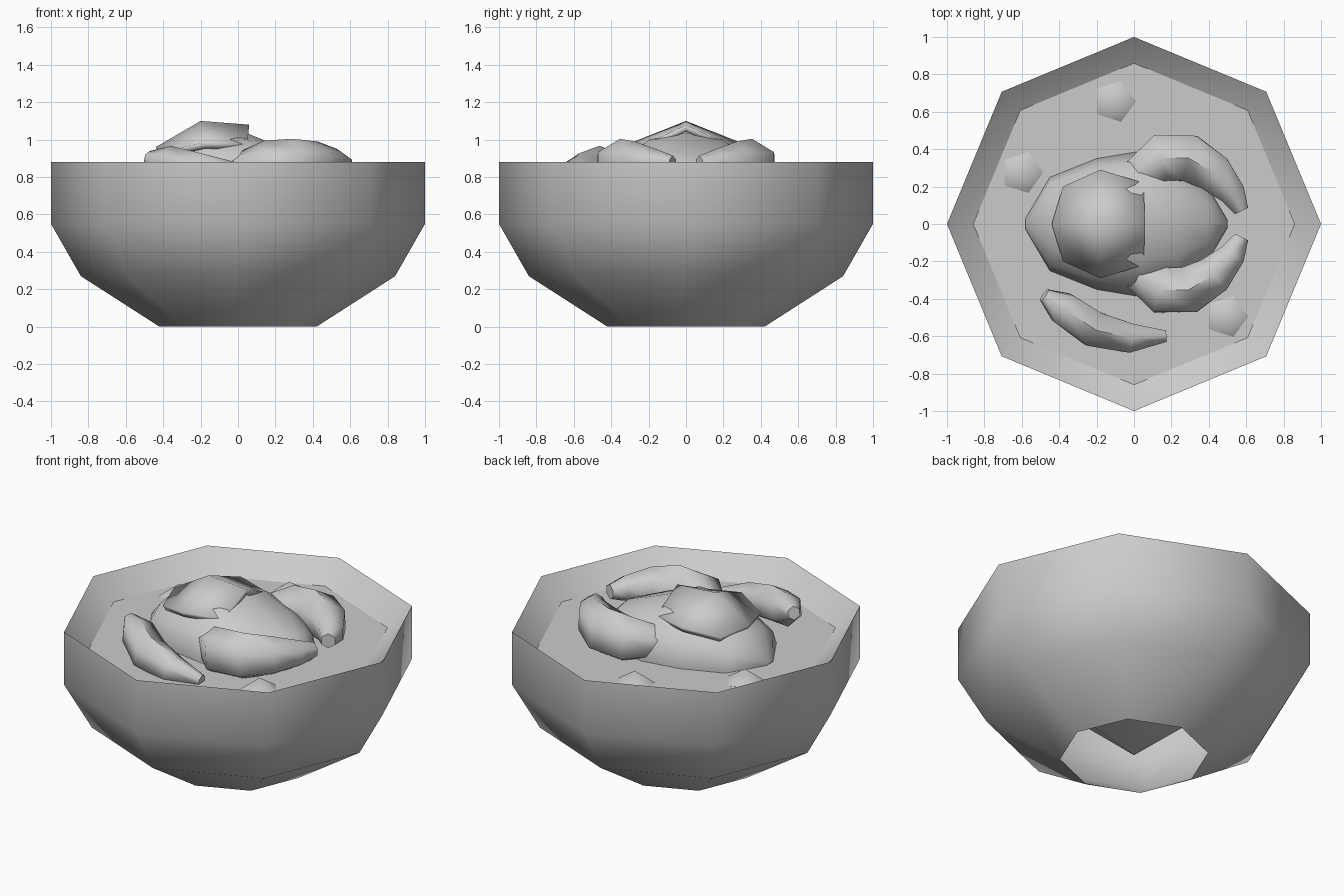
import bpy, bmesh, math
from mathutils import Vector

if "Cube" in bpy.data.objects:
    bpy.data.objects.remove(bpy.data.objects["Cube"])

grey = bpy.data.materials.new("plain grey")
grey.diffuse_color = (0.6, 0.6, 0.6, 1)
grey.use_nodes = True
grey.node_tree.nodes["Principled BSDF"].inputs["Base Color"].default_value = grey.diffuse_color


def finish(name, bm, angle=60, recalc=True):
    if recalc:
        bmesh.ops.recalc_face_normals(bm, faces=bm.faces)
    me = bpy.data.meshes.new(name)
    bm.to_mesh(me)
    bm.free()
    ob = bpy.data.objects.new(name, me)
    bpy.context.collection.objects.link(ob)
    me.materials.append(grey)
    bpy.ops.object.select_all(action='DESELECT')
    ob.select_set(True)
    bpy.context.view_layer.objects.active = ob
    bpy.ops.object.shade_smooth_by_angle(angle=math.radians(angle))
    return ob


def skin(bm, rings, close=True):
    """Bridge consecutive rings of equal length and cap the ends."""
    n = len(rings[0])
    for a, b in zip(rings, rings[1:]):
        for i in range(n):
            j = (i + 1) % n
            bm.faces.new((a[i], a[j], b[j], b[i]))
    if close:
        bm.faces.new(rings[0][::-1])
        bm.faces.new(rings[-1])


def tube(name, path, sides=6):
    """Tapered limb along points (x, y, z, radius)."""
    bm = bmesh.new()
    pts = [Vector(p[:3]) for p in path]
    rings = []
    for k, p in enumerate(pts):
        d = (pts[min(k + 1, len(pts) - 1)] - pts[max(k - 1, 0)]).normalized()
        side = d.cross(Vector((0, 0, 1))).normalized()
        up = side.cross(d)
        r = path[k][3]
        rings.append([bm.verts.new(p + r * (math.cos(t) * up + math.sin(t) * side))
                      for t in (math.tau * i / sides for i in range(sides))])
    skin(bm, rings)
    return finish(name, bm)


# Bowl: open-footed octagonal shell whose inside is a cone down to the foot
bm = bmesh.new()
rings = [[bm.verts.new((r * math.cos(i * math.pi / 4), r * math.sin(i * math.pi / 4), z))
          for i in range(8)]
         for r, z in ((0.42, 0), (0.84, 0.27), (1, 0.55), (1, 0.88))]
skin(bm, rings, close=False)
apex = bm.verts.new((0, 0, 0.005))
rim = rings[-1]
for i in range(8):
    bm.faces.new((rim[i], rim[(i + 1) % 8], apex))
finish("bowl", bm, recalc=False)

# Broth surface
bm = bmesh.new()
bm.faces.new([bm.verts.new((0.86 * math.cos(i * math.pi / 4),
                            0.86 * math.sin(i * math.pi / 4), 0.757)) for i in range(8)])
finish("broth", bm)

# Poultry body, lofted along x from (x, half width, height above broth)
bm = bmesh.new()
sections = ((-0.58, 0.03, 0.02), (-0.45, 0.25, 0.17), (-0.2, 0.35, 0.29),
            (0.04, 0.39, 0.28), (0.24, 0.33, 0.2), (0.4, 0.19, 0.14), (0.5, 0.02, 0.04))
rings = [[bm.verts.new((x, w * math.cos(t), 0.757 + h * math.sin(t)))
          for t in (math.tau * i / 12 for i in range(12))] for x, w, h in sections]
skin(bm, rings)
finish("body", bm)

# Raised breast skin over the body
bm = bmesh.new()
ridge = [bm.verts.new(p) for p in ((-0.44, 0, 0.96), (-0.2, 0, 1.1), (0.06, 0, 1.08))]
for s in (1, -1):
    edge = [bm.verts.new((x, s * y, z))
            for x, y, z in ((-0.38, 0.2, 0.94), (-0.18, 0.29, 0.985), (0.05, 0.22, 0.975))]
    for k in (0, 1):
        bm.faces.new((ridge[k], ridge[k + 1], edge[k + 1], edge[k]))
cap = finish("breast_skin", bm)
mod = cap.modifiers.new("thickness", 'SOLIDIFY')
mod.thickness = 0.035
mod.offset = -1 if cap.data.polygons[0].normal.z > 0 else 1

# Legs, one each side
for s, side in ((1, "back"), (-1, "front")):
    tube(side + "_leg", [(-0.02, s * 0.24, 0.83, 0.09), (0.15, s * 0.355, 0.85, 0.145),
                         (0.3, s * 0.35, 0.86, 0.145), (0.43, s * 0.27, 0.87, 0.12),
                         (0.53, s * 0.16, 0.87, 0.08), (0.575, s * 0.07, 0.87, 0.045)])

# Wing lying in front of the body
tube("wing", [(-0.48, -0.38, 0.9, 0.04), (-0.38, -0.45, 0.87, 0.1),
              (-0.22, -0.56, 0.82, 0.11), (-0.02, -0.61, 0.79, 0.09),
              (0.17, -0.6, 0.77, 0.035)])

# Floating five-sided garnish pieces
for k, (x, y) in enumerate(((-0.105, 0.655), (-0.6, 0.275), (0.495, -0.495))):
    bm = bmesh.new()
    ring = [bm.verts.new((x + 0.115 * math.cos(math.tau * i / 5),
                          y + 0.115 * math.sin(math.tau * i / 5), 0.76)) for i in range(5)]
    for z in (0.835, 0.685):
        tip = bm.verts.new((x, y, z))
        for i in range(5):
            bm.faces.new((ring[i], ring[(i + 1) % 5], tip))
    finish("garnish_%d" % (k + 1), bm)
